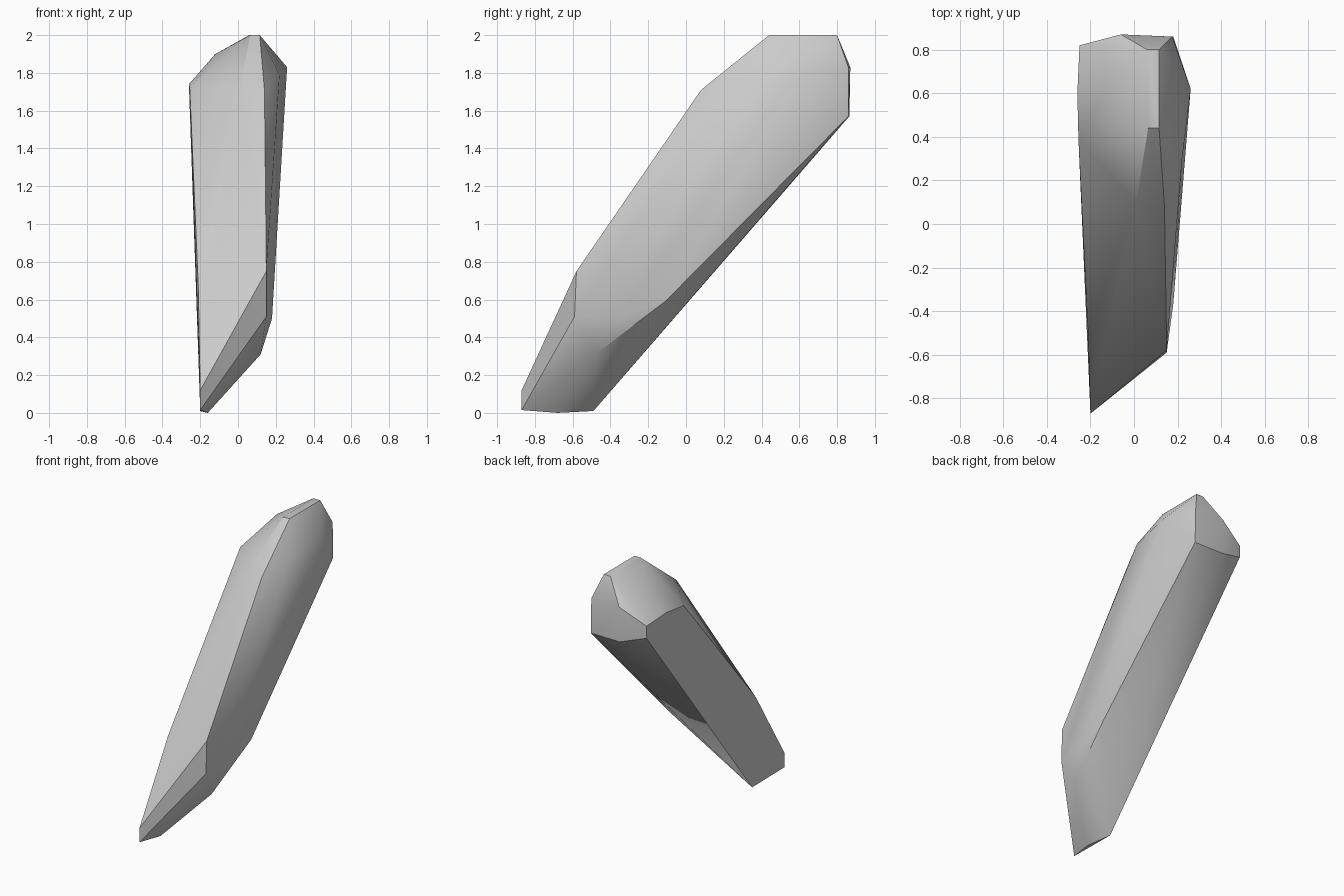
import bpy
import bmesh
import math

cube = bpy.data.objects.get("Cube")
if cube:
    bpy.data.objects.remove(cube, do_unlink=True)

# Single stone colour
grey = bpy.data.materials.new("stone_grey")
grey.use_nodes = True
colour = (0.6, 0.6, 0.6, 1.0)
grey.diffuse_color = colour
grey.node_tree.nodes["Principled BSDF"].inputs["Base Color"].default_value = colour

# Corners of the faceted crystal, from the foot to the crown
foot = [(-.2, -.87, .12), (-.2, -.87, .015), (-.16, -.68, 0), (-.2, -.49, .01)]
lower_shoulder = [(.15, -.58, .75), (.15, -.59, .51), (.12, -.48, .31),
                  (.18, -.37, .5), (.185, -.11, .59), (-.21, -.52, .67)]
upper_shoulder = [(.14, .08, 1.71), (.01, .1, 1.72), (-.255, .39, 1.71),
                  (-.26, .6, 1.74), (.22, .29, 1.79), (.26, .62, 1.83),
                  (-.12, .63, 1.9)]
back_end = [(.18, .86, 1.57), (.175, .86, 1.83), (-.06, .87, 1.83),
            (-.25, .82, 1.72), (-.25, .82, 1.63), (-.06, .865, 1.57)]
crown = [(.065, .44, 2), (.115, .44, 2), (.06, .8, 2), (.115, .8, 2)]

# Wrap the corners in a convex skin and merge nearly flat triangles
bm = bmesh.new()
for corner in foot + lower_shoulder + upper_shoulder + back_end + crown:
    bm.verts.new(corner)
hull = bmesh.ops.convex_hull(bm, input=bm.verts[:])
spare = [v for v in bm.verts if not v.link_faces]
bmesh.ops.delete(bm, geom=spare, context="VERTS")
bmesh.ops.dissolve_limit(bm, angle_limit=math.radians(2),
                         verts=bm.verts[:], edges=bm.edges[:])
bmesh.ops.recalc_face_normals(bm, faces=bm.faces[:])

mesh = bpy.data.meshes.new("crystal_shard")
bm.to_mesh(mesh)
bm.free()
mesh.materials.append(grey)
shard = bpy.data.objects.new("crystal_shard", mesh)
bpy.context.collection.objects.link(shard)

# Smooth the shallow facets, keep the strong ridges sharp
bpy.ops.object.select_all(action="DESELECT")
shard.select_set(True)
bpy.context.view_layer.objects.active = shard
bpy.ops.object.shade_smooth_by_angle(angle=math.radians(30))
